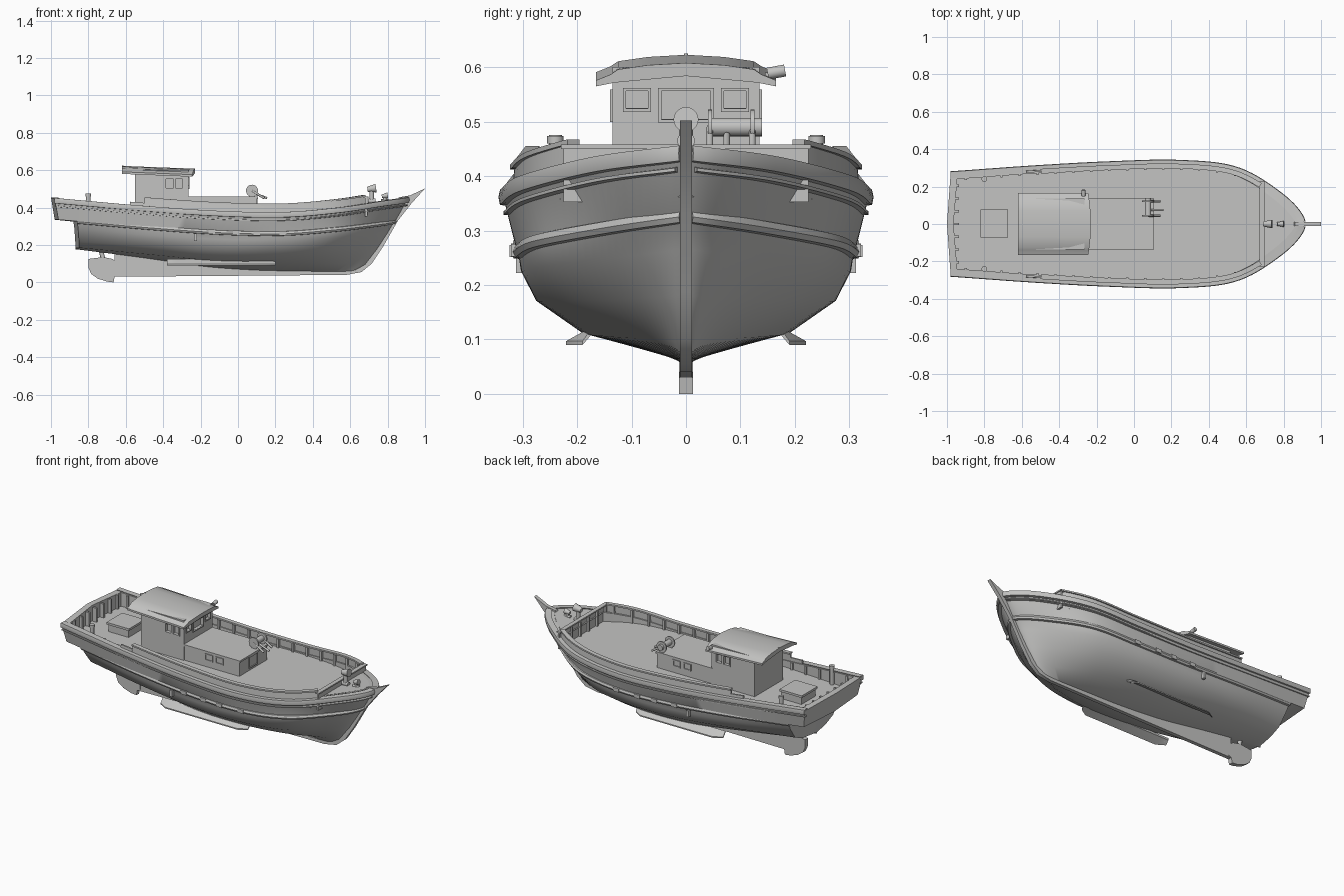
import bpy, bmesh, math
from mathutils import Vector

cube = bpy.data.objects.get("Cube")
if cube:
    bpy.data.objects.remove(cube, do_unlink=True)

grey = bpy.data.materials.new("plain_grey")
grey.use_nodes = True
grey.diffuse_color = (0.55, 0.55, 0.54, 1)
grey.node_tree.nodes["Principled BSDF"].inputs["Base Color"].default_value = grey.diffuse_color
parts = []


def finish(name, bm):
    bmesh.ops.recalc_face_normals(bm, faces=bm.faces)
    mesh = bpy.data.meshes.new(name)
    bm.to_mesh(mesh)
    bm.free()
    mesh.materials.append(grey)
    obj = bpy.data.objects.new(name, mesh)
    bpy.context.scene.collection.objects.link(obj)
    parts.append(obj)
    return obj


def add_box(bm, lo, hi):
    made = bmesh.ops.create_cube(bm, size=1)["verts"]
    for v in made:
        v.co = Vector([(a + b) / 2 + c * (b - a) for a, b, c in zip(lo, hi, v.co)])
    return made


def box(name, lo, hi):
    bm = bmesh.new()
    add_box(bm, lo, hi)
    return finish(name, bm)


def add_rod(bm, a, b, r, r_end=None, sides=20):
    a, b = Vector(a), Vector(b)
    made = bmesh.ops.create_cone(bm, cap_ends=True, segments=sides, radius1=r,
                                 radius2=r if r_end is None else r_end, depth=(b - a).length)["verts"]
    turn = (b - a).to_track_quat("Z", "Y")
    for v in made:
        v.co = turn @ v.co + (a + b) / 2


def plate_xz(name, outline, half):
    """Outline in x and z, extruded to both sides of the centre plane."""
    bm = bmesh.new()
    rings = [[bm.verts.new((x, y, z)) for x, z in outline] for y in (-half, half)]
    bm.faces.new(rings[0])
    bm.faces.new(rings[1])
    for i in range(len(outline)):
        bm.faces.new((rings[0][i - 1], rings[0][i], rings[1][i], rings[1][i - 1]))
    return finish(name, bm)


def spline(values, s):
    """Smooth interpolation of evenly spaced values."""
    f = s * (len(values) - 1)
    i = min(int(f), len(values) - 2)
    t = f - i
    p, q = values[i], values[i + 1]
    before = values[i - 1] if i else 2 * p - q
    after = values[i + 2] if i + 2 < len(values) else 2 * q - p
    return p + t / 2 * (q - before + t * (2 * before - 5 * p + 4 * q - after + t * (3 * (p - q) + after - before)))


# Hull lines from keel to sheer: aft x, bow x, half breadths, heights
KEEL = (-.85, .62, [.01] * 7, [.175, .13, .085, .065, .06, .057, .06])
BOTTOM = (-.85, .68, [.11, .16, .19, .185, .14, .06, .01], [.185, .15, .12, .11, .105, .1, .095])
BILGE = (-.85, .745, [.18, .24, .27, .27, .22, .105, .01], [.215, .195, .175, .17, .17, .175, .18])
SIDE = (-.855, .80, [.235, .275, .297, .3, .26, .13, .01], [.29, .25, .23, .225, .235, .25, .265])
RUB = (-.86, .835, [.25, .285, .303, .306, .27, .14, .01], [.325, .29, .265, .26, .28, .305, .325])
FLARE = (-.96, .845, [y + .004 for y in RUB[2]], [z + .01 for z in RUB[3]])
SHEER = (-.98, .91, [.275, .307, .329, .336, .3, .165, .012], [.445, .405, .377, .37, .395, .43, .45])
DECK_Z = .362


def line_point(line, s):
    aft, bow, ys, zs = line
    return Vector((aft + (bow - aft) * (1 - (1 - s) ** 1.5), max(spline(ys, s), .01), spline(zs, s)))


def s_at(x, line=SHEER):
    return 1 - (1 - (x - line[0]) / (line[1] - line[0])) ** (2 / 3)


def inner_point(s):
    p = line_point(SHEER, s)
    return Vector((-.945 + (p.x + .98) / 1.89 * 1.82, max(p.y - .035, .004), p.z))


# Hull shell with rail cap, inner bulwark and deck
N = 60
steps = [i / N for i in range(N + 1)]
rows = [[line_point(l, s) for s in steps] for l in (KEEL, BOTTOM, BILGE, SIDE, RUB, FLARE, SHEER)]
rows.append([inner_point(s) for s in steps])
rows.append([Vector((p.x, p.y, DECK_Z)) for p in rows[-1]])
bm = bmesh.new()
port, star = [[[bm.verts.new((p.x, k * p.y, p.z)) for p in row] for row in rows] for k in (1, -1)]
mid = [bm.verts.new((row[0].x - .02, 0, row[0].z + .01 * (j in (6, 7)))) for j, row in enumerate(rows)]
for side in (port, star):
    for low, high in zip(side, side[1:]):
        for i in range(N):
            bm.faces.new((low[i], low[i + 1], high[i + 1], high[i]))
    for j in range(len(rows) - 1):
        bm.faces.new((side[j][0], side[j + 1][0], mid[j + 1], mid[j]))
for j in range(len(rows) - 1):
    bm.faces.new((port[j][N], star[j][N], star[j + 1][N], port[j + 1][N]))
for j in (0, -1):
    bm.faces.new((port[j][0], mid[j], star[j][0]))
    for i in range(N):
        bm.faces.new((port[j][i], port[j][i + 1], star[j][i + 1], star[j][i]))
finish("hull", bm)

# Foredeck closing the bow at rail height
bm = bmesh.new()
cols = [inner_point(s_at(.7 + .2 * i / 12)) for i in range(13)]
pairs = [[bm.verts.new((p.x, k * p.y, p.z + .002)) for k in (1, 0, -1)] for p in cols]
for a, b in zip(pairs, pairs[1:]):
    for i in (0, 1):
        bm.faces.new((a[i], a[i + 1], b[i + 1], b[i]))
finish("foredeck", bm)


def sweep(name, line, s0, s1, profile, count=50):
    """Profile of outward and upward offsets carried along a hull line on both sides."""
    bm = bmesh.new()
    for k in (1, -1):
        rings = []
        for i in range(count + 1):
            s = s0 + (s1 - s0) * i / count
            p = line_point(line, s)
            d = line_point(line, min(s + .01, 1)) - line_point(line, max(s - .01, 0))
            out = Vector((-d.y, d.x, 0)).normalized()
            ring = [p + out * o + Vector((0, 0, u)) for o, u in profile]
            rings.append([bm.verts.new((v.x, k * max(v.y, .002), v.z)) for v in ring])
        for a, b in zip(rings, rings[1:]):
            for i in range(len(profile)):
                bm.faces.new((a[i - 1], a[i], b[i], b[i - 1]))
        bm.faces.new(rings[0])
        bm.faces.new(rings[-1])
    return finish(name, bm)


sweep("lower_rub_rail", RUB, 0, 1, [(-.01, -.012), (.008, -.01), (.013, 0), (.008, .012), (-.01, .016)])
sweep("sheer_rail", SHEER, 0, 1, [(-.012, -.024), (.004, -.022), (.007, -.008), (.004, .006), (-.03, .006)])
sweep("middle_strake", SHEER, 0, .99, [(-.02, -.042), (-.002, -.04), (-.002, -.034), (-.02, -.032)])
fore, aft = s_at(.69), s_at(-.5)
sweep("raised_bulwark", SHEER, aft, fore, [(-.03, -.01), (-.018, -.01), (-.022, .045), (-.032, .045)])
sweep("bulwark_cap", SHEER, aft, fore, [(-.04, .043), (-.014, .043), (-.014, .052), (-.04, .052)])
sweep("bulwark_ramp", SHEER, s_at(-.58), aft, [(-.03, -.005), (-.018, -.005), (-.02, .022), (-.03, .022)], 8)
box("fore_bulkhead", (.68, -.225, DECK_Z - .01), (.692, .225, .453))
box("fore_bulkhead_cap", (.672, -.23, .45), (.697, .23, .458))

# Stanchions inside the bulwarks and transom
bm = bmesh.new()
for i in range(17):
    p = line_point(SHEER, s_at(-.9 + i * .096))
    top = p.z + (.045 if -.5 < p.x < .69 else 0)
    for k in (1, -1):
        y = k * (p.y - .038)
        add_box(bm, (p.x - .006, y - .008, DECK_Z - .005), (p.x + .006, y + .008, top))
for i in range(7):
    y = (i - 3) * .068
    add_box(bm, (-.96, y - .006, DECK_Z - .005), (-.935, y + .006, .445))
for i in range(6):
    y = (i - 2.5) * .08
    add_box(bm, (.668, y - .005, DECK_Z - .005), (.685, y + .005, .45))
finish("stanchions", bm)

# Keel, stem, rudder and bilge fins
plate_xz("keel_and_stem", [(1, .502), (.93, .425), (.855, .33), (.775, .19), (.715, .1), (.66, .055), (.58, .04),
                           (-.66, .03), (-.66, .16), (-.5, .14), (0, .085), (.5, .075), (.61, .1), (.7, .2),
                           (.8, .34), (.86, .455), (.92, .465)], .011)
plate_xz("rudder", [(-.8, .125), (-.8, .08), (-.785, .045), (-.75, .02), (-.7, .004), (-.665, 0), (-.66, .03),
                    (-.64, .04), (-.64, .1), (-.67, .125), (-.72, .135)], .013)
bm = bmesh.new()
add_rod(bm, (-.72, 0, .12), (-.74, 0, .2), .012)
finish("rudder_stock", bm)
bm = bmesh.new()
for k in (1, -1):
    ends = [[bm.verts.new((x, k * y, z)) for y, z in ((.17, .125), (.17, .113), (inner, .09), (inner, .097))]
            for x, inner in ((-.38, .19), (-.33, .22), (.15, .22), (.2, .19))]
    for a, b in zip(ends, ends[1:]):
        for i in range(4):
            bm.faces.new((a[i - 1], a[i], b[i], b[i - 1]))
    bm.faces.new(ends[0])
    bm.faces.new(ends[-1])
finish("bilge_fins", bm)

# Scuppers and side outlet
bm = bmesh.new()
for x in (-.14, -.01, .1, .24):
    p = line_point(RUB, s_at(x, RUB))
    for k in (1, -1):
        y = k * (p.y + .008)
        add_box(bm, (x - .018, y - .008, p.z - .008), (x + .018, y + .008, p.z + .014))
for k in (1, -1):
    add_box(bm, (-.235, k * .302 - .01, .222), (-.22, k * .302 + .01, .26))
finish("scuppers", bm)

# Wheelhouse, hollow with window openings
house = box("wheelhouse", (-.55, -.135, DECK_Z - .01), (-.265, .135, .6))
cutter = bmesh.new()
add_box(cutter, (-.535, -.12, .47), (-.28, .12, .585))
for x in (-.365, -.315):
    add_box(cutter, (x - .019, -.2, .505), (x + .019, .2, .553))
for y, w, low in ((-.09, .02, .525), (0, .045, .505), (.09, .02, .525)):
    add_box(cutter, (-.32, y - w, low), (-.2, y + w, .556))
holes = finish("window_cutter", cutter)
parts.remove(holes)
holes.hide_render = True
holes.hide_viewport = True
cut = house.modifiers.new("openings", "BOOLEAN")
cut.operation, cut.solver, cut.object = "DIFFERENCE", "EXACT", holes

# Window frames
bm = bmesh.new()


def frame(axis, at, mid, z, w, h, t=.006):
    bars = [(-w - t, w + t, h, h + t), (-w - t, w + t, -h - t, -h), (-w - t, -w, -h, h), (w, w + t, -h, h)]
    for a, b, c, d in bars:
        if axis == "x":
            add_box(bm, (at - .005, mid + a, z + c), (at + .005, mid + b, z + d))
        else:
            add_box(bm, (mid + a, at - .005, z + c), (mid + b, at + .005, z + d))


for k in (1, -1):
    frame("x", -.265, k * .09, .54, .02, .016)
    for x in (-.365, -.315):
        frame("y", k * .135, x, .529, .019, .024)
    for x in (-.1, -.03):
        frame("y", k * .13, x, .42, .02, .014)
frame("x", -.265, 0, .53, .045, .026)
frame("x", .1, 0, .41, .035, .03)
finish("window_frames", bm)

# Cambered roof falling slightly forward
bm = bmesh.new()
half = [(.165, .573), (.165, .584), (.138, .595), (.125, .604), (.07, .612), (0, .616)]
under = [(.13, .58), (0, .592)]
loop = half + [(-y, z) for y, z in half[-2::-1]] + [(-y, z) for y, z in under] + [(.13, .58)]
ends = []
for x in (-.62, -.42, -.245):
    bulge = .015 if x > -.3 else 0
    ends.append([bm.verts.new((x + bulge * (1 - (y / .165) ** 2), y, z - .04 * (x + .45))) for y, z in loop])
for a, b in zip(ends, ends[1:]):
    for i in range(len(loop)):
        bm.faces.new((a[i - 1], a[i], b[i], b[i - 1]))
bm.faces.new(ends[0])
bm.faces.new(ends[-1])
finish("roof", bm)
bm = bmesh.new()
add_rod(bm, (-.27, .15, .588), (-.27, .182, .594), .011)
add_rod(bm, (-.27, .15, .57), (-.27, .15, .59), .005)
add_rod(bm, (-.615, 0, .61), (-.615, 0, .625), .004)
finish("roof_lamps", bm)

# Trunk cabin and aft hatch
box("trunk_cabin", (-.27, -.13, DECK_Z - .01), (.1, .13, .45))
box("trunk_top", (-.27, -.136, .447), (.107, .136, .458))
box("aft_hatch", (-.815, -.065, DECK_Z - .01), (-.68, .07, .41))
box("aft_hatch_lid", (-.822, -.072, .405), (-.673, .077, .418))

# Winch on the trunk cabin
bm = bmesh.new()
add_rod(bm, (.075, .04, .49), (.075, .14, .49), .017)
for y in (.04, .118):
    add_rod(bm, (.075, y, .49), (.075, y + .008, .49), .032, sides=28)
    add_rod(bm, (.075, y + .004, .49), (.14, y + .004, .45), .006)
    add_box(bm, (.06, y, .45), (.09, y + .008, .49))
add_rod(bm, (.09, .075, .475), (.155, .075, .45), .006)
finish("winch", bm)

# Aft bollards and bow fittings
bm = bmesh.new()
for k in (1, -1):
    add_rod(bm, (-.8, k * .24, DECK_Z), (-.8, k * .24, .475), .012)
    add_rod(bm, (-.8, k * .24, .46), (-.8, k * .24, .474), .015)
finish("aft_bollards", bm)
bm = bmesh.new()
for x, z, r in ((.715, .497, .023), (.785, .46, .016)):
    add_rod(bm, (x, 0, .42), (x, 0, z), r * .55)
    add_rod(bm, (x - r, 0, z), (x + r, 0, z + r * .3), r * .6, r)
    add_rod(bm, (x - .02, 0, .435), (x + .02, 0, .435), r * .6)
finish("bow_vents", bm)

# Smooth shading with sharp edges kept
bpy.ops.object.select_all(action="DESELECT")
for obj in parts:
    obj.select_set(True)
bpy.context.view_layer.objects.active = parts[0]
bpy.ops.object.shade_smooth_by_angle(angle=math.radians(35))
